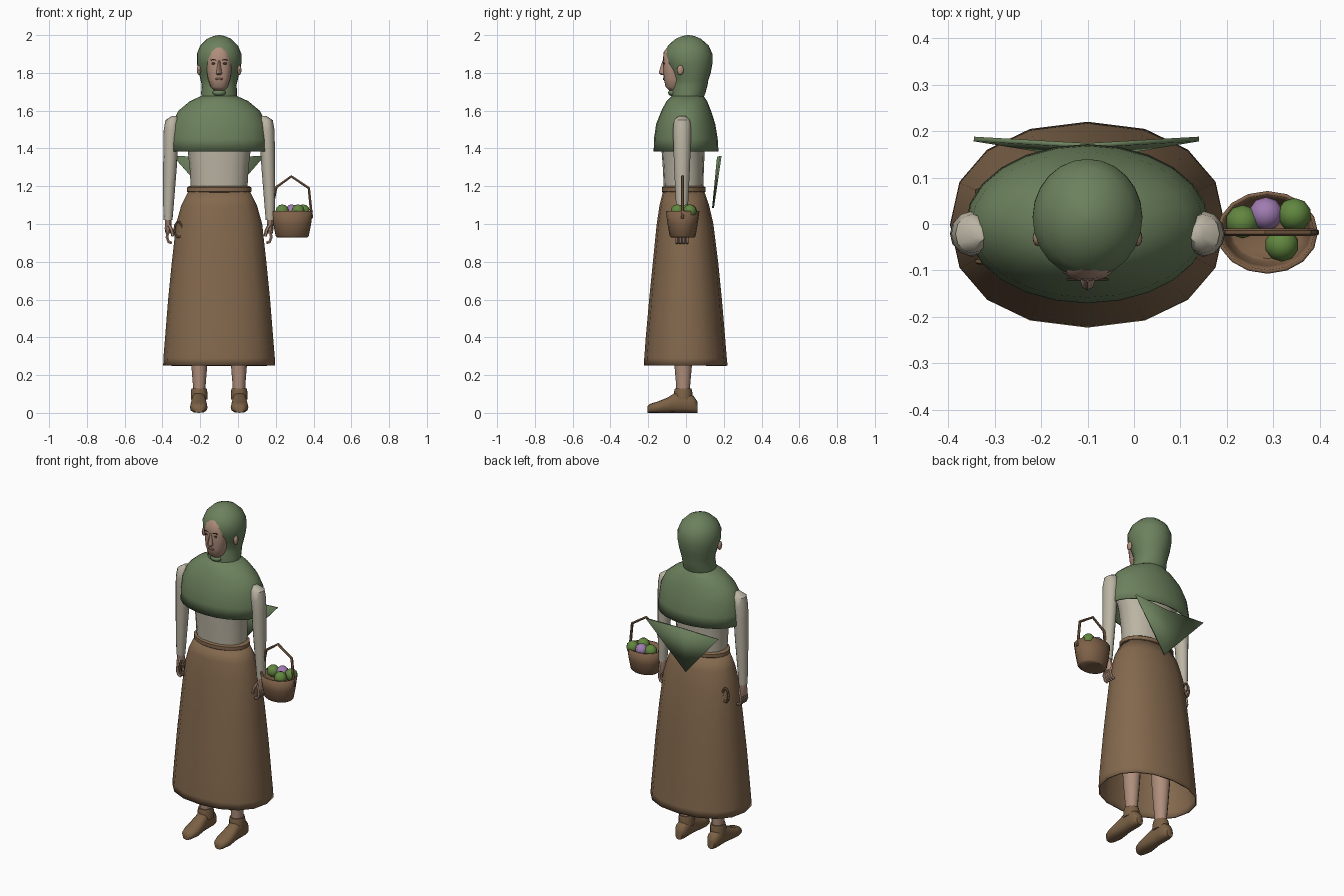
import bpy, bmesh, math
from mathutils import Vector

cube = bpy.data.objects.get("Cube")
if cube:
    bpy.data.objects.remove(cube, do_unlink=True)

CX = -0.10  # centre line of the figure


def material(name, rgb):
    m = bpy.data.materials.new(name)
    m.use_nodes = True
    m.diffuse_color = (*rgb, 1)
    m.node_tree.nodes["Principled BSDF"].inputs["Base Color"].default_value = (*rgb, 1)
    return m


GREEN = material("cloth green", (0.15, 0.22, 0.11))
BROWN = material("skirt brown", (0.23, 0.14, 0.075))
CREAM = material("blouse cream", (0.50, 0.46, 0.37))
SKIN = material("skin", (0.43, 0.27, 0.20))
LEATHER = material("shoe leather", (0.20, 0.12, 0.06))
WICKER = material("basket wicker", (0.21, 0.12, 0.065))
APPLE = material("fruit green", (0.12, 0.24, 0.05))
PLUM = material("fruit purple", (0.35, 0.20, 0.44))
DARK = material("eye dark", (0.06, 0.035, 0.025))
LIP = material("lip", (0.27, 0.13, 0.10))


def smooth(ob, angle=45):
    bpy.ops.object.select_all(action="DESELECT")
    ob.select_set(True)
    bpy.context.view_layer.objects.active = ob
    bpy.ops.object.shade_smooth_by_angle(angle=math.radians(angle))


def add(name, bm, mat):
    me = bpy.data.meshes.new(name)
    bm.to_mesh(me)
    bm.free()
    me.materials.append(mat)
    ob = bpy.data.objects.new(name, me)
    bpy.context.collection.objects.link(ob)
    smooth(ob)
    return ob


def loft(name, mat, rings, n=16, power=2.0, axis="z", caps="bt", shell=0):
    """Rings are (t, centre a, centre b, radius a, radius b) along the axis."""
    bm = bmesh.new()
    loops = []
    for t, ca, cb, ra, rb in rings:
        loop = []
        for i in range(n):
            a = math.tau * i / n
            c, s = math.cos(a), math.sin(a)
            u = ca + ra * math.copysign(abs(c) ** (2 / power), c)
            v = cb + rb * math.copysign(abs(s) ** (2 / power), s)
            loop.append(bm.verts.new((u, v, t) if axis == "z" else (u, t, v)))
        loops.append(loop)
    for lo, hi in zip(loops, loops[1:]):
        for i in range(n):
            j = (i + 1) % n
            bm.faces.new((lo[i], lo[j], hi[j], hi[i]))
    if "b" in caps:
        bm.faces.new(loops[0][::-1])
    if "t" in caps:
        bm.faces.new(loops[-1])
    if caps == "bt":
        bmesh.ops.recalc_face_normals(bm, faces=bm.faces)
    ob = add(name, bm, mat)
    if shell:
        mod = ob.modifiers.new("thickness", "SOLIDIFY")
        mod.thickness = shell
        mod.offset = -1
    return ob


def body(rings):
    """Centre rings given as (z, half width, front y, back y)."""
    return [(z, CX, (f + b) / 2, w, (b - f) / 2) for z, w, f, b in rings]


def ball(name, mat, loc, size, seg=12):
    bm = bmesh.new()
    bmesh.ops.create_uvsphere(bm, u_segments=seg, v_segments=seg * 2 // 3, radius=1)
    bmesh.ops.scale(bm, vec=size, verts=bm.verts)
    bmesh.ops.translate(bm, vec=loc, verts=bm.verts)
    return add(name, bm, mat)


def tube(name, mat, points, radius, closed=False):
    cu = bpy.data.curves.new(name, "CURVE")
    cu.dimensions = "3D"
    cu.bevel_depth = radius
    cu.bevel_resolution = 1
    cu.use_fill_caps = True
    sp = cu.splines.new("POLY")
    sp.points.add(len(points) - 1)
    for p, co in zip(sp.points, points):
        p.co = (*co, 1)
    sp.use_cyclic_u = closed
    cu.materials.append(mat)
    ob = bpy.data.objects.new(name, cu)
    bpy.context.collection.objects.link(ob)
    bpy.ops.object.select_all(action="DESELECT")
    ob.select_set(True)
    bpy.context.view_layer.objects.active = ob
    bpy.ops.object.convert(target="MESH")
    smooth(bpy.context.object)


# Clothing on the trunk
loft("skirt", BROWN, body([
    (0.25, 0.296, -0.223, 0.22), (0.29, 0.295, -0.221, 0.216), (0.4, 0.286, -0.213, 0.207),
    (0.6, 0.27, -0.195, 0.19), (0.8, 0.25, -0.175, 0.17), (1.0, 0.228, -0.155, 0.145),
    (1.1, 0.2, -0.14, 0.122), (1.18, 0.16, -0.12, 0.095)]), power=2.2, caps="", shell=0.008)
loft("waistband", BROWN, body([
    (1.165, 0.16, -0.12, 0.095), (1.172, 0.171, -0.128, 0.104),
    (1.193, 0.171, -0.128, 0.104), (1.2, 0.16, -0.12, 0.095)]), n=20)
loft("blouse", CREAM, body([
    (1.15, 0.148, -0.115, 0.09), (1.3, 0.156, -0.123, 0.095), (1.4, 0.168, -0.13, 0.1),
    (1.5, 0.2, -0.13, 0.11), (1.58, 0.18, -0.1, 0.09), (1.64, 0.09, -0.06, 0.06)]), power=2.2)
loft("shoulder_cape", GREEN, body([
    (1.385, 0.262, -0.171, 0.172), (1.45, 0.26, -0.17, 0.168), (1.53, 0.25, -0.158, 0.155),
    (1.6, 0.215, -0.13, 0.132), (1.65, 0.155, -0.104, 0.112), (1.682, 0.085, -0.07, 0.09)]),
    n=24, caps="t", shell=0.008)

# Hanging corner of the shawl at the back
bm = bmesh.new()
left, right, mid, tip = [bm.verts.new(p) for p in (
    (0.14, 0.178, 1.36), (-0.345, 0.178, 1.36), (CX, 0.164, 1.355), (CX, 0.138, 1.085))]
bm.faces.new((left, mid, tip))
bm.faces.new((mid, right, tip))
shawl = add("shawl_tail", bm, GREEN)
shawl.modifiers.new("thickness", "SOLIDIFY").thickness = 0.01

# Head
loft("headscarf", GREEN, body([
    (1.665, 0.094, -0.075, 0.092), (1.7, 0.095, -0.076, 0.105), (1.735, 0.092, -0.07, 0.114),
    (1.76, 0.098, -0.068, 0.118), (1.8, 0.107, -0.083, 0.131), (1.85, 0.118, -0.108, 0.14),
    (1.9, 0.118, -0.115, 0.14), (1.945, 0.1, -0.095, 0.12), (1.98, 0.064, -0.056, 0.08),
    (1.995, 0.03, -0.02, 0.045), (2.0, 0.006, 0.006, 0.018)]), n=24)
loft("face", SKIN, body([
    (1.708, 0.028, -0.09, -0.03), (1.725, 0.045, -0.108, 0), (1.77, 0.06, -0.118, 0.02),
    (1.82, 0.067, -0.12, 0.02), (1.87, 0.067, -0.122, 0.02), (1.91, 0.056, -0.118, 0.02),
    (1.935, 0.03, -0.1, 0)]), n=24, power=2.6)
loft("nose", SKIN, body([
    (1.788, 0.009, -0.13, -0.1), (1.797, 0.016, -0.143, -0.1), (1.81, 0.013, -0.142, -0.1),
    (1.865, 0.007, -0.124, -0.1)]), n=8)
ball("mouth", LIP, (CX, -0.118, 1.768), (0.022, 0.005, 0.006))
ball("scarf_knot", GREEN, (CX, -0.07, 1.695), (0.035, 0.025, 0.018))
for side, label in ((1, "left"), (-1, "right")):
    ball(label + "_eye", DARK, (CX + side * 0.03, -0.117, 1.85), (0.012, 0.005, 0.006), 8)
    tube(label + "_eyebrow", DARK, [(CX + side * x, -0.119, z) for x, z in
         ((0.014, 1.867), (0.032, 1.872), (0.044, 1.867))], 0.003)
    ball(label + "_ear", SKIN, (CX + side * 0.107, -0.03, 1.815), (0.011, 0.018, 0.026))

# Limbs, mirrored about the centre line
for side, label in ((1, "left"), (-1, "right")):
    def at(x):
        return CX + side * x

    loft(label + "_sleeve", CREAM, [(z, at(c), -0.021, rx, ry) for z, c, rx, ry in (
        (1.02, 0.27, 0.023, 0.027), (1.1, 0.268, 0.028, 0.032), (1.2, 0.264, 0.032, 0.037),
        (1.3, 0.26, 0.036, 0.042), (1.42, 0.256, 0.039, 0.046), (1.5, 0.252, 0.041, 0.048),
        (1.55, 0.248, 0.036, 0.042), (1.572, 0.235, 0.015, 0.018))], n=12)
    loft(label + "_palm", SKIN, [(z, at(0.27), -0.021, rx, ry) for z, rx, ry in (
        (0.95, 0.014, 0.034), (0.975, 0.018, 0.037), (1.01, 0.017, 0.028),
        (1.03, 0.018, 0.022))], n=10)
    for i in range(4):
        y = -0.048 + i * 0.018
        tube(f"{label}_finger_{i + 1}", SKIN, [(at(x), y, z) for x, z in (
            (0.27, 0.965), (0.276, 0.93), (0.267, 0.905), (0.25, 0.9))], 0.0085)
    tube(label + "_thumb", SKIN, [(at(0.265), -0.05, 0.995), (at(0.25), -0.062, 0.965),
                                  (at(0.244), -0.06, 0.935)], 0.009)
    loft(label + "_leg", SKIN, [(z, at(0.105), -0.015, r, r * 1.1) for z, r in (
        (0.08, 0.033), (0.15, 0.034), (0.25, 0.042), (0.4, 0.052), (0.9, 0.07))], n=12)
    loft(label + "_shoe", LEATHER, [(y, at(0.108), h / 2, w, h / 2) for y, w, h in (
        (-0.203, 0.022, 0.035), (-0.19, 0.036, 0.048), (-0.15, 0.047, 0.06),
        (-0.1, 0.044, 0.08), (-0.055, 0.038, 0.108), (0, 0.038, 0.11),
        (0.04, 0.036, 0.09), (0.06, 0.022, 0.06))], n=12, power=2.5, axis="y")
    loft(label + "_shoe_cuff", LEATHER, [(z, at(0.106), -0.015, r, r * 1.1) for z, r in (
        (0.07, 0.044), (0.11, 0.044), (0.13, 0.04))], n=12)

# Small cord loops beside the right hand
for y, label in ((-0.08, "front"), (0.07, "back")):
    tube(label + "_cord_loop", LEATHER, [
        (-0.316 + 0.02 * math.cos(a), y, 0.97 + 0.042 * math.sin(a))
        for a in (math.tau * i / 10 for i in range(10))], 0.007, True)

# Basket with fruit
BX, BY = 0.287, -0.018
loft("basket", WICKER, [(z, BX, BY, rx, ry) for z, rx, ry in (
    (0.928, 0.078, 0.06), (0.937, 0.088, 0.069), (1.0, 0.1, 0.08), (1.068, 0.109, 0.089))],
    n=16, caps="b", shell=0.008)
tube("basket_handle", WICKER, [(x, BY, z) for x, z in (
    (0.187, 1.03), (0.183, 1.1), (0.203, 1.195), (0.282, 1.252), (0.375, 1.19), (0.391, 1.03))],
    0.008)
for i, (x, y, mat) in enumerate(((0.234, 0.005, APPLE), (0.345, 0.02, APPLE),
                                 (0.318, -0.045, APPLE), (0.284, 0.022, PLUM))):
    ball(f"fruit_{i + 1}", mat, (x, y, 1.068), (0.037, 0.036, 0.036), 10)
